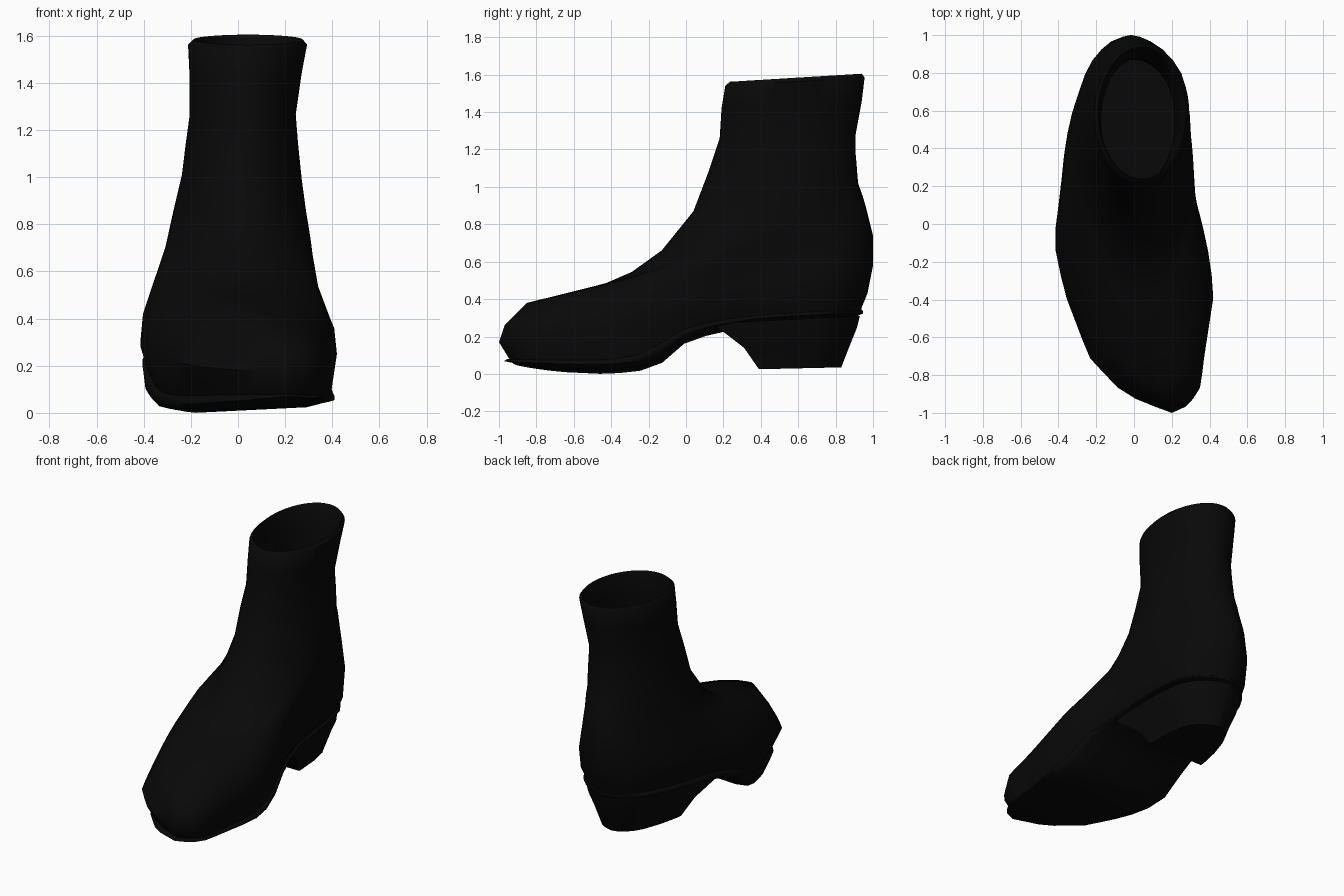
import bpy, bmesh
from math import sin, cos, pi, radians

cube = bpy.data.objects.get("Cube")
if cube:
    bpy.data.objects.remove(cube, do_unlink=True)

leather = bpy.data.materials.new("black_leather")
leather.use_nodes = True
black = (0.0025, 0.0025, 0.0025, 1)
leather.diffuse_color = black
leather.node_tree.nodes["Principled BSDF"].inputs["Base Color"].default_value = black

# Foot plan, toe to heel: y, right-hand x, left-hand x
PLAN = [(-1, .2, .2), (-.97, .12, .27), (-.92, 0, .315), (-.86, -.09, .35),
        (-.7, -.235, .368), (-.35, -.365, .42), (-.08, -.42, .38), (.2, -.385, .31),
        (.45, -.36, .3), (.63, -.32, .29), (.8, -.26, .255), (.88, -.215, .2),
        (.95, -.15, .125), (.985, -.09, .05), (1, -.02, -.02)]
# Sole profile: y, top z, bottom z
SOLE = [(-1, .075, .05), (-.9, .072, .028), (-.7, .068, .012), (-.45, .068, 0),
        (-.28, .085, .008), (-.15, .15, .04), (0, .24, .17), (.05, .255, .19),
        (.2, .285, .225), (.4, .31, .265), (1, .345, .3)]
# Upper rings: front y, front z, back y, back z, right x, left x, roundness, right-hand slimming of the vamp
UPPER = [(-1, .17, .97, .43, -.425, .425, 0, 0),
         (-.97, .26, 1, .58, -.415, .41, 0, .2),
         (-.85, .38, 1, .74, -.36, .355, .5, .5),
         (-.44, .48, .965, .88, -.31, .315, 1, .45),
         (-.29, .545, .945, .95, -.295, .305, 1, .4),
         (-.13, .66, .92, 1.02, -.275, .29, 1, .25),
         (.04, .87, .912, 1.12, -.24, .27, 1, .1),
         (.12, 1.08, .905, 1.2, -.222, .255, 1, 0),
         (.18, 1.26, .905, 1.27, -.205, .245, 1, 0),
         (.19, 1.42, .94, 1.46, -.206, .27, 1, 0),
         (.21, 1.54, .955, 1.585, -.212, .293, 1, 0)]
N = 24


def mix(a, b, t):
    return a + (b - a) * t


def lookup(table, y):
    """Interpolate the two values of a table at y."""
    y = min(max(y, table[0][0]), table[-1][0])
    for a, b in zip(table, table[1:]):
        if y <= b[0]:
            t = (y - a[0]) / (b[0] - a[0])
            return mix(a[1], b[1], t), mix(a[2], b[2], t)


def foot_ring(front, back, scale, height, slim=0, oval=None, rnd=0):
    """Closed ring from the foot plan, blended to an oval, z given by height(x, y)."""
    ring = []
    for i in range(2 * N):
        u = (1 - cos(pi * i / N)) / 2
        right, left = lookup(PLAN, 2 * u - 1)
        c, h = (left + right) / 2, (left - right) / 2 * scale
        if oval:
            c = mix(c, (oval[0] + oval[1]) / 2, rnd)
            h = mix(h, (oval[1] - oval[0]) / 2 * abs(sin(pi * i / N)), rnd)
        x = c + h if i < N else c - h * (1 - slim * max(0, 1 - 2 * u))
        y = mix(front, back, u)
        ring.append((x, y, height(x, y)))
    return ring


def upper_ring(row, inset=0):
    """Tilted ring of the upper."""
    fy, fz, by, bz, rx, lx, rnd, slim = row
    fy, by, rx, lx = fy + inset, by - inset, rx + inset, lx - inset
    return foot_ring(fy, by, (lx - rx) / .84,
                     lambda x, y: mix(fz, bz, (y - fy) / (by - fy)), slim, (rx, lx), rnd)


def loft(name, rings, tip=0):
    """Skin the rings and close both ends with strips across the width."""
    bm = bmesh.new()
    rows = [[bm.verts.new(p) for p in ring] for ring in rings]
    n = len(rows[0])
    for a, b in zip(rows, rows[1:]):
        for i in range(n):
            j = (i + 1) % n
            bm.faces.new((a[i], a[j], b[j], b[i]))
    for row in (rows[0], rows[-1]):
        for i in range(n // 2):
            quad = [row[i], row[i + 1], row[(n - tip - i - 1) % n], row[(n - tip - i) % n]]
            bm.faces.new(list(dict.fromkeys(quad)))
    bmesh.ops.recalc_face_normals(bm, faces=bm.faces)
    mesh = bpy.data.meshes.new(name)
    bm.to_mesh(mesh)
    bm.free()
    mesh.materials.append(leather)
    obj = bpy.data.objects.new(name, mesh)
    bpy.context.collection.objects.link(obj)
    bpy.ops.object.select_all(action='DESELECT')
    obj.select_set(True)
    bpy.context.view_layer.objects.active = obj
    bpy.ops.object.shade_smooth_by_angle(angle=radians(50))


def sole_top(x, y):
    return lookup(SOLE, y)[0]


def sole_bottom(x, y):
    """Tread height, rolling up slightly towards the left-hand edge."""
    return lookup(SOLE, y)[1] + .06 * max(0, x + .1)


# Upper: outer skin, rolled rim, then the lining back down to the insole
rim = (.235, 1.562, .94, 1.605, -.19, .275, 1, 0)
rings = [foot_ring(-.93, .935, .94, lambda x, y: sole_top(x, y) - .012, .2),
         foot_ring(-.95, .94, .95, lambda x, y: sole_top(x, y) + .015, .15)]
rings += [upper_ring(row) for row in UPPER] + [upper_ring(rim)]
rings += [upper_ring(row, .03) for row in reversed(UPPER[5:])]
rings.append(upper_ring((.08, .42, .87, .45, -.24, .24, 1, 0)))
loft("boot_upper", rings)

# Outsole with a rounded edge and a slightly rolled tread
loft("outsole", [
    foot_ring(-.955, .93, .96, lambda x, y: sole_top(x, y) + .006, .22),
    foot_ring(-.97, .945, .985, lambda x, y: sole_top(x, y) - .004, .22),
    foot_ring(-.975, .945, .985, lambda x, y: mix(sole_top(x, y), sole_bottom(x, y), .5), .22),
    foot_ring(-.955, .93, .93, lambda x, y: sole_bottom(x, y) + .015, .22),
    foot_ring(-.91, .89, .7, sole_bottom, .2)])


# Stacked heel: straight breast, rounded back, tapering downwards
def heel_ring(front, back, scale, z_front, z_back):
    right_side, left_side = [], []
    for i in range(N + 1):
        t = sin(pi / 2 * i / N)
        y = mix(front, back, t)
        right, left = lookup(PLAN, y + (1 - back) * t)
        z = mix(z_front, z_back, t)
        left_side.append((left * scale, y, z))
        right_side.append((right * scale, y, z))
    return left_side + right_side[-2::-1]


loft("heel", [heel_ring(.14, .93, .93, .27, .31),
              heel_ring(.2, .915, .9, .225, .25),
              heel_ring(.31, .875, .77, .14, .15),
              heel_ring(.39, .83, .64, .025, .035)], tip=1)
